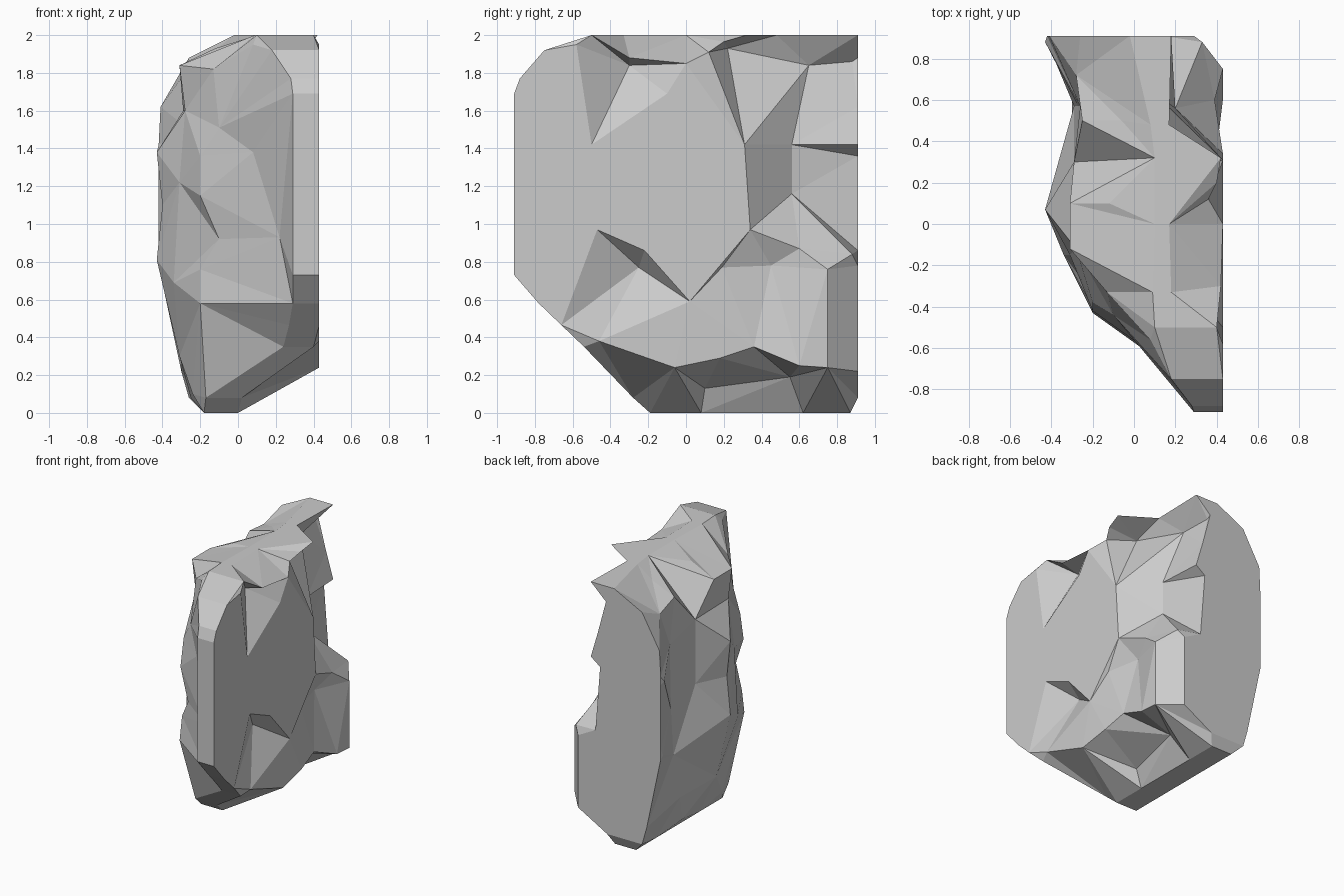
import bpy, bmesh
from mathutils import Vector
from mathutils.geometry import delaunay_2d_cdt

# Side silhouette of the boulder: y, z, left x, right x
RIM = [
    (-.91, 1.69, .29, .43), (-.91, .73, .29, .43), (-.78, .58, .29, .43),
    (-.66, .465, .27, .43), (-.54, .35, .24, .40), (-.28, .08, -.17, .02),
    (-.19, 0, -.18, 0), (.08, 0, -.18, 0), (.62, 0, -.18, 0), (.87, 0, -.18, 0),
    (.91, .08, -.26, .04), (.91, .22, -.30, .29), (.91, .78, -.42, .29),
    (.91, .86, -.42, .14), (.91, 1.36, -.42, .10), (.91, 1.42, -.42, .18),
    (.91, 1.62, -.41, .12), (.91, 1.88, -.26, .05), (.91, 2, -.02, .18),
    (.48, 2, .08, .17), (.32, 2, .10, .42), (0, 2, .10, .17),
    (-.33, 2, .09, .18), (-.5, 2, .10, .40),
    (-.75, 1.92, .18, .43), (-.88, 1.77, .28, .43),
]

# Jagged border of the large flat right face (y, z), all at x = 0.43
PLATEAU = [(-.47, .97), (-.22, .86), (.02, .59), (.34, .97), (.31, 1.42),
           (-.1, 1.69), (-.5, 1.42), (-.58, 1.95)]

# Chips, ledge and undercut on the right side: y, z, x
CHIPS = [
    (-.3, 1.84, .27), (-.25, .77, .30), (-.3, 1.88, .42),
    (-.46, .38, .43), (-.06, .24, .43), (.18, .29, .42), (.36, .35, .40),
    (.6, .25, .43), (.75, .24, .43), (.75, .76, .43),
    (.19, .77, .40), (.45, .78, .34), (.6, .87, .39), (.88, .84, .33),
    (.1, .13, .06), (.55, .19, .12),
    (.56, 1.42, .20), (.56, 1.16, .20), (.22, 1.93, .16), (.12, 1.91, .36),
    (.65, 1.84, .08), (.88, 1.86, .05), (0, 1.85, .43), (.2, 1.965, .40),
]

# Facet corners on the rough left side: y, z, x
ROUGH = [
    (.07, 1.38, -.43), (.07, 1.1, -.40), (.07, .81, -.43), (.88, 1.38, -.43),
    (.88, .8, -.42), (.3, 1.1, -.29), (.57, 1.0, -.27), (.57, 1.5, -.26),
    (.57, .65, -.29), (.3, 1.6, -.29),
    (-.12, 1.6, -.28), (-.15, 1.22, -.31), (-.15, .69, -.34),
    (-.43, .58, -.20), (-.4, .76, -.20), (-.42, 1.15, -.20), (-.38, 1.36, -.20),
    (-.47, .92, -.10), (-.44, 1.51, -.10), (-.33, 1.82, -.13),
    (-.12, 1.84, -.31), (.1, 1.84, -.31), (.5, 1.84, -.25), (.72, 1.8, -.28),
    (.1, 1.93, -.12), (.5, 1.92, -.06),
    (.07, .3, -.31), (.5, .3, -.30), (.4, .08, -.25), (-.1, .1, -.24),
    (-.62, 1.38, .08), (-.72, .93, .22), (-.56, 1.95, .08),
]

bm = bmesh.new()


def skin(rim_x, points, ridges=()):
    """Triangulate one side from its rim and facet corners; return rim verts."""
    n = len(RIM)
    data = [(r[0], r[1], r[rim_x]) for r in RIM] + list(points)
    edges = [(i, (i + 1) % n) for i in range(n)] + list(ridges)
    flat = [Vector((p[0], p[1])) for p in data]
    co, _, tris, origin, _, _ = delaunay_2d_cdt(flat, edges, [], 1, 1e-5)
    made, by_source = [], {}
    for c, src in zip(co, origin):
        x = data[src[0]][2] if src else .3
        v = bm.verts.new((x, c[0], c[1]))
        made.append(v)
        for s in src:
            by_source[s] = v
    for t in tris:
        bm.faces.new([made[i] for i in t])
    return [by_source[i] for i in range(n)]


# Right side: chain of sharp edges round the flat face
n, m = len(RIM), len(PLATEAU)
chain = [3] + list(range(n, n + m)) + [n - 2]
right = skin(3, [(y, z, .43) for y, z in PLATEAU] + CHIPS,
             list(zip(chain, chain[1:])))

# Left side
left = skin(2, ROUGH)

# Band joining the two sides
for i in range(n):
    j = (i + 1) % n
    bm.faces.new((right[i], right[j], left[j], left[i]))

bmesh.ops.triangulate(bm, faces=[f for f in bm.faces if len(f.verts) > 3])
bmesh.ops.recalc_face_normals(bm, faces=bm.faces)
mesh = bpy.data.meshes.new("boulder")
bm.to_mesh(mesh)
bm.free()
bpy.context.collection.objects.link(bpy.data.objects.new("boulder", mesh))
